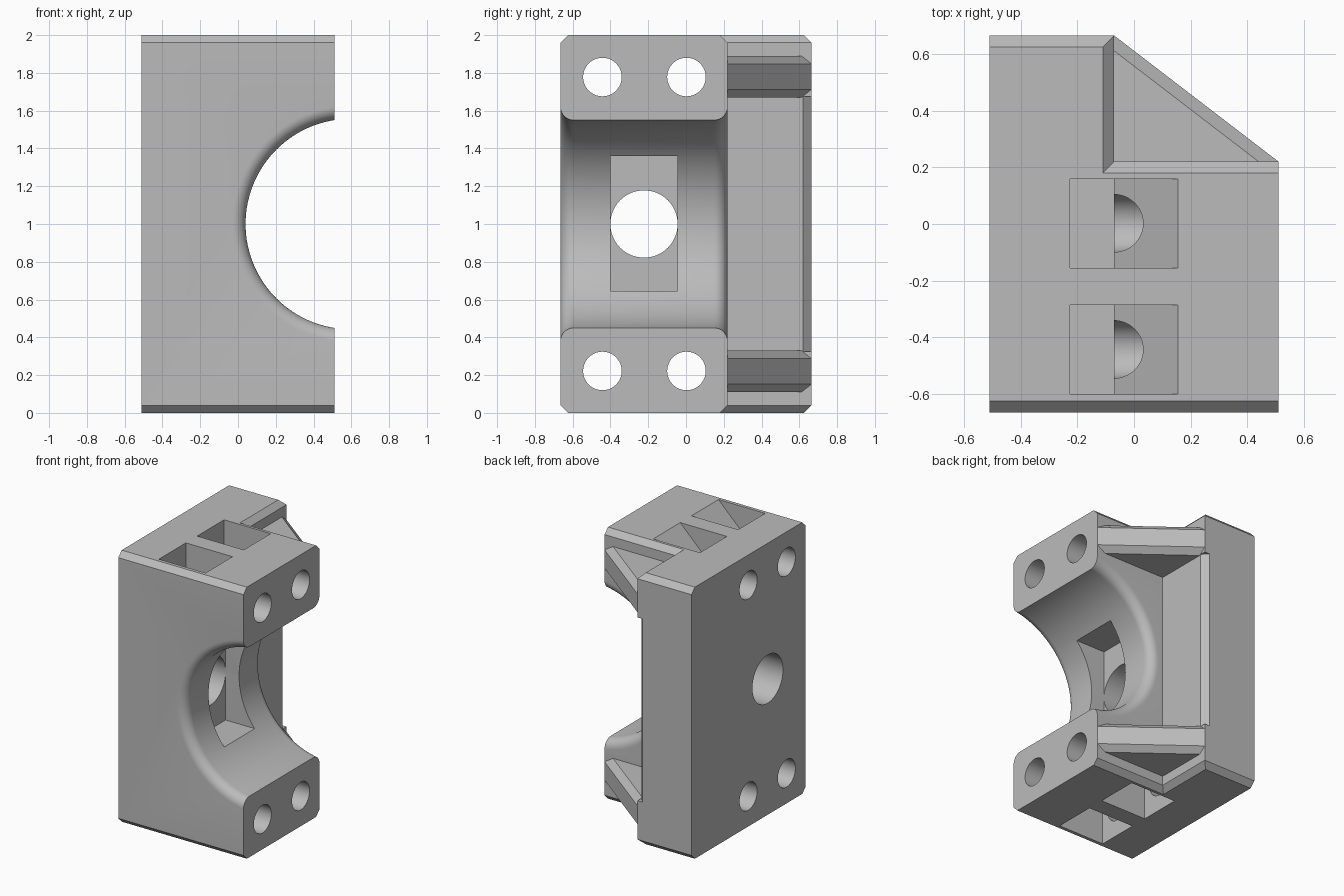
import bpy, bmesh, math

if "Cube" in bpy.data.objects:
    bpy.data.objects.remove(bpy.data.objects["Cube"])


def loft(name, rings, caps=True):
    """Skin equal-length closed rings of 3D points into a solid."""
    bm = bmesh.new()
    rows = [[bm.verts.new(p) for p in ring] for ring in rings]
    n = len(rows[0])
    pairs = zip(rows, rows[1:]) if caps else zip(rows, rows[1:] + rows[:1])
    for a, b in pairs:
        for i in range(n):
            j = (i + 1) % n
            bm.faces.new((a[i], a[j], b[j], b[i]))
    if caps:
        bm.faces.new(rows[0])
        bm.faces.new(rows[-1])
    bmesh.ops.recalc_face_normals(bm, faces=bm.faces)
    mesh = bpy.data.meshes.new(name)
    bm.to_mesh(mesh)
    bm.free()
    ob = bpy.data.objects.new(name, mesh)
    bpy.context.collection.objects.link(ob)
    return ob


def prism(name, pts, axis, lo, hi):
    """Extrude a 2D outline along one axis."""
    def place(p, t):
        q = list(p)
        q.insert(axis, t)
        return q
    return loft(name, [[place(p, t) for p in pts] for t in (lo, hi)])


def rect(a0, a1, b0, b1):
    return [(a0, b0), (a1, b0), (a1, b1), (a0, b1)]


def circle(a, b, r, n=64):
    return [(a + r * math.cos(2 * math.pi * i / n),
             b + r * math.sin(2 * math.pi * i / n)) for i in range(n)]


def combine(target, tool, operation):
    mod = target.modifiers.new("combine", 'BOOLEAN')
    mod.operation, mod.solver, mod.object = operation, 'EXACT', tool
    bpy.context.view_layer.objects.active = target
    bpy.ops.object.modifier_apply(modifier=mod.name)
    bpy.data.objects.remove(tool)


C = 0.04                                   # chamfer size
X0, X1, Y0, Y1, YB, XP = -0.51, 0.51, -0.665, 0.22, 0.665, -0.07

# Clamp block with chamfered top and bottom edges
body = prism("clamp_bracket", [
    (Y0 + C, 0), (Y1 - C, 0), (Y1, C), (Y1, 2 - C),
    (Y1 - C, 2), (Y0 + C, 2), (Y0, 2 - C), (Y0, C)], 0, X0, X1)

# Mounting plate reaching further back
plate = loft("plate", [[(x, y, z) for x, y in rect(X0, XP - c, 0, YB - c)]
                       for z, c in ((0, C), (C, 0), (2 - C, 0), (2, C))])
combine(body, plate, 'UNION')

# Chamfer on the plate's rear upright edge, between the ribs
combine(body, prism("edge_cut", [(XP - C, YB), (XP - C, 0.8), (0.1, 0.8),
                                 (0.1, 0.62), (XP, 0.62)], 2, 0.325, 1.675),
        'DIFFERENCE')

# Triangular ribs with chamfered sloping edge
outer = [(-0.2, 0.1), (X1, 0.1), (X1, Y1), (XP, YB), (-0.2, YB)]
inner = [(-0.2, 0.1), (0.44, 0.1), (0.44, Y1), (XP, 0.611), (-0.2, 0.611)]
for flip in (False, True):
    rings = [[(x, y, 2 - z if flip else z) for x, y in outline]
             for z, outline in ((1.67, inner), (1.713, outer),
                                (1.848, outer), (1.89, inner))]
    combine(body, loft("rib", rings), 'UNION')

# Half-round bore with rounded lips at both ends
R, F, STEPS = 0.557, 0.07, 8
arc = [i * math.pi / 2 / STEPS for i in range(STEPS + 1)]
profile = [(Y0 - 0.1, R + F)]
profile += [(Y0 + F - F * math.cos(a), R + F - F * math.sin(a)) for a in arc]
profile += [(Y1 - F + F * math.sin(a), R + F - F * math.cos(a)) for a in arc]
profile += [(YB + 0.2, R + F)]
# the far end stays clear of the plate and ribs
bore = loft("bore", [[(x, y, z) for x, z in circle(0.597, 1, r, 128)]
                     for y, r in profile])
combine(body, bore, 'DIFFERENCE')

# Square nut recess in the bore and its through hole
combine(body, prism("recess", rect(-0.4, -0.045, 0.645, 1.36), 0, XP, 0.5),
        'DIFFERENCE')
combine(body, prism("centre_hole", circle(-0.2225, 1, 0.178), 0, -0.7, 0.1),
        'DIFFERENCE')

# Four bolt holes, each with a slope-sided nut slot
for y in (-0.4425, 0.0025):
    for flip in (False, True):
        def fz(z):
            return 2 - z if flip else z
        slot = [(-0.225, 1.6), (XP, 1.6), (XP, 1.78), (0.155, 2.0),
                (0.155, 2.1), (-0.225, 2.1)]
        combine(body, prism("slot", [(x, fz(z)) for x, z in slot], 1,
                            y - 0.157, y + 0.157), 'DIFFERENCE')
        combine(body, prism("bolt_hole", circle(y, fz(1.778), 0.102), 0,
                            -0.7, 0.7), 'DIFFERENCE')

# Single grey finish, smooth on the round surfaces only
grey = bpy.data.materials.new("plain_grey")
grey.diffuse_color = (0.5, 0.5, 0.5, 1)
grey.use_nodes = True
grey.node_tree.nodes["Principled BSDF"].inputs["Base Color"].default_value = grey.diffuse_color
body.data.materials.clear()
body.data.materials.append(grey)
for poly in body.data.polygons:
    poly.material_index = 0
bpy.ops.object.select_all(action='DESELECT')
body.select_set(True)
bpy.context.view_layer.objects.active = body
bpy.ops.object.shade_smooth_by_angle(angle=math.radians(25))
